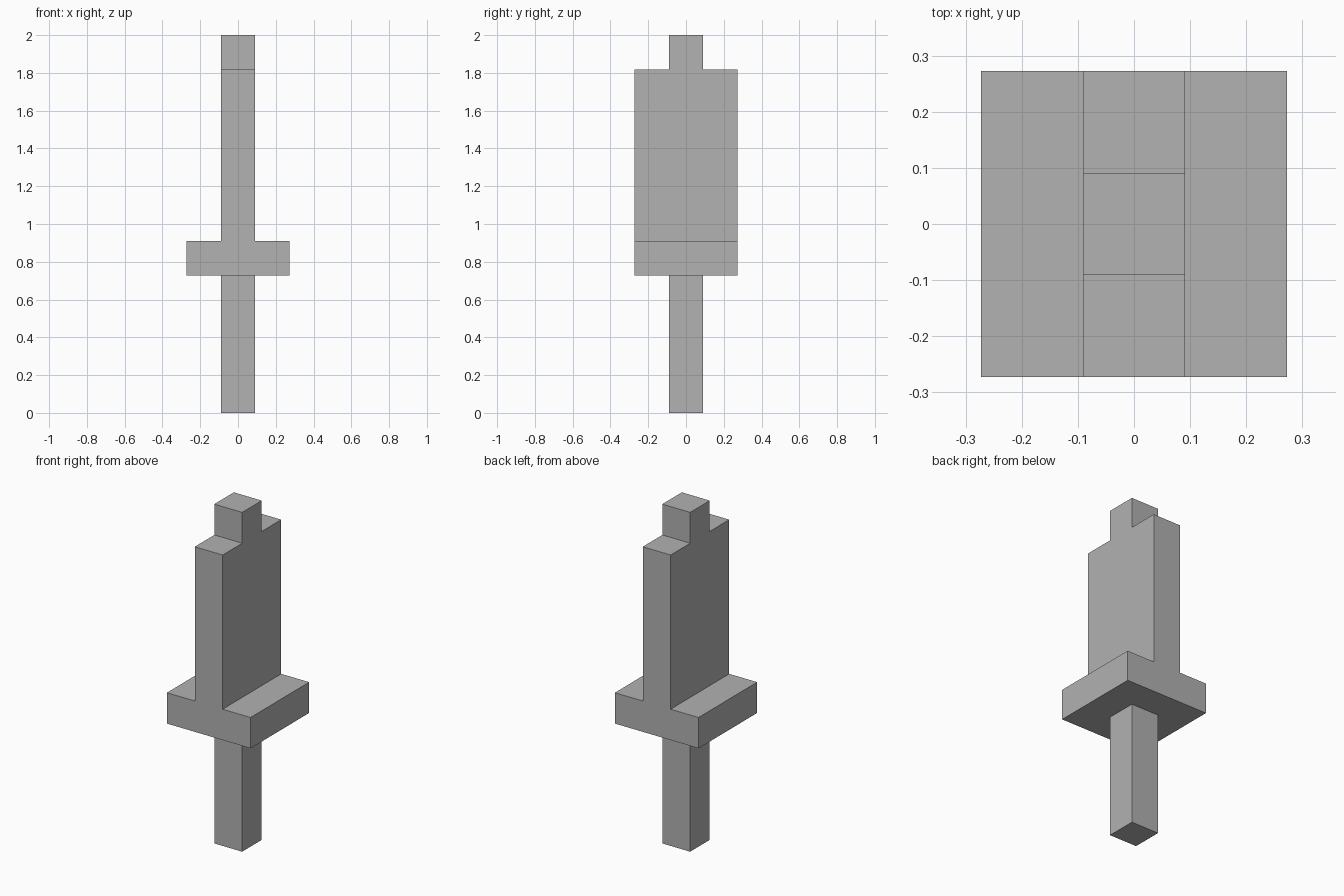
import bpy
import bmesh
from mathutils import Vector

cube = bpy.data.objects.get("Cube")
if cube:
    bpy.data.objects.remove(cube, do_unlink=True)

U = 2 / 11  # one block of the design grid

grey = bpy.data.materials.new("plain grey")
grey.use_nodes = True
grey.diffuse_color = (0.445, 0.445, 0.445, 1)
grey.node_tree.nodes["Principled BSDF"].inputs["Base Color"].default_value = grey.diffuse_color


def extruded(name, profile, thickness, hidden_z=None):
    """Extrude a (y, z) profile in grid blocks along x, dropping the joined face at hidden_z."""
    bm = bmesh.new()
    face = bm.faces.new([bm.verts.new((-thickness * U / 2, y * U, z * U)) for y, z in profile])
    grown = bmesh.ops.extrude_face_region(bm, geom=[face], use_keep_orig=True)["geom"]
    moved = [v for v in grown if isinstance(v, bmesh.types.BMVert)]
    bmesh.ops.translate(bm, verts=moved, vec=Vector((thickness * U, 0, 0)))
    bmesh.ops.recalc_face_normals(bm, faces=bm.faces[:])
    if hidden_z is not None:
        joined = [f for f in bm.faces if all(abs(v.co.z - hidden_z * U) < 1e-4 for v in f.verts)]
        bmesh.ops.delete(bm, geom=joined, context="FACES_ONLY")
    mesh = bpy.data.meshes.new(name)
    bm.to_mesh(mesh)
    bm.free()
    mesh.materials.append(grey)
    obj = bpy.data.objects.new(name, mesh)
    bpy.context.collection.objects.link(obj)
    return obj


def mirrored(half):
    """Complete a profile from its +y half, listed bottom to top."""
    return half + [(-y, z) for y, z in reversed(half)]


# Square grip below the guard
extruded("handle", mirrored([(0.5, 0), (0.5, 4)]), 1, hidden_z=4)

# Wide square guard
extruded("guard", mirrored([(1.5, 4), (1.5, 5)]), 3)

# Flat blade with its stepped tip
extruded("blade", mirrored([(1.5, 5), (1.5, 10), (0.5, 10), (0.5, 11)]), 1, hidden_z=5)
